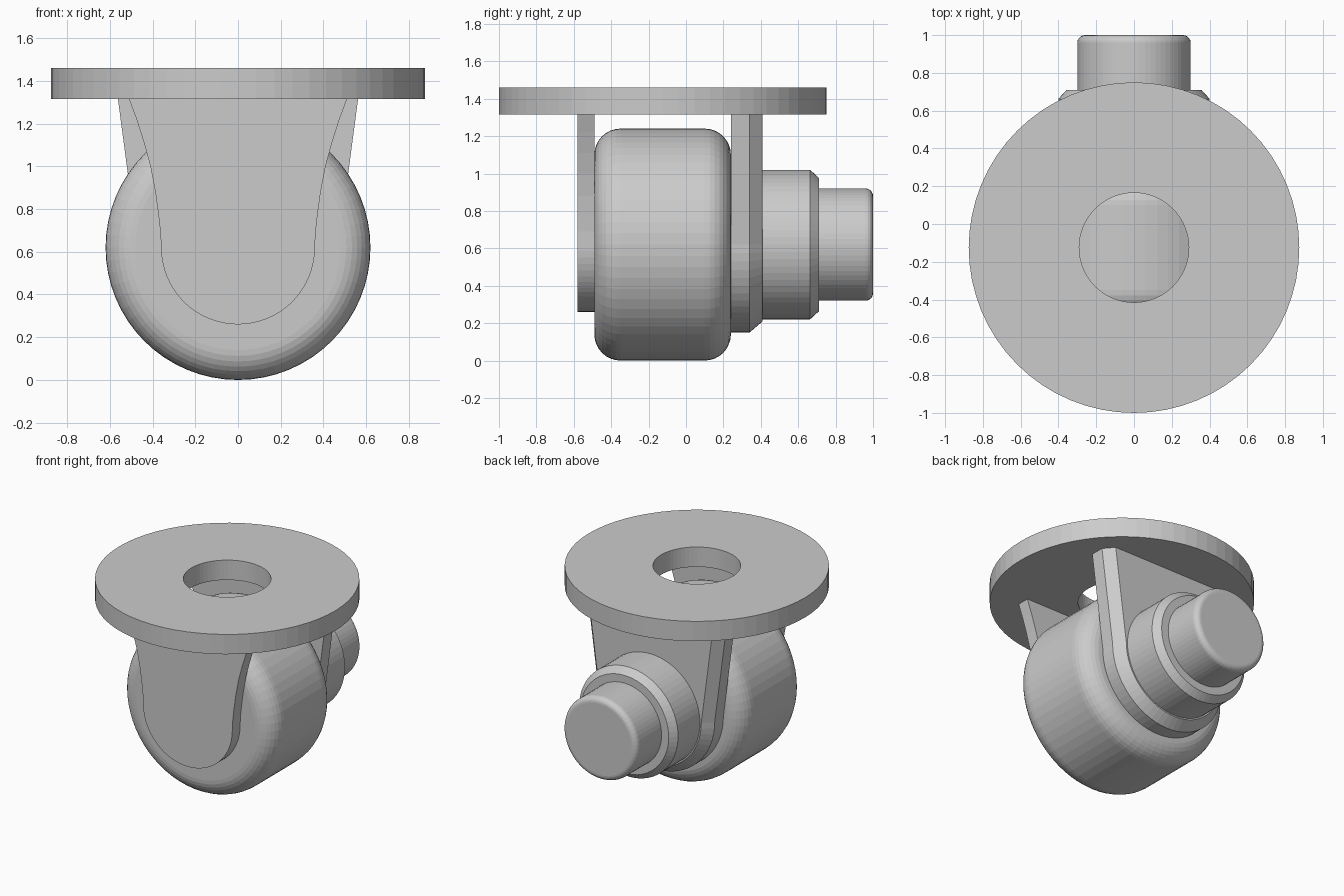
import bpy, bmesh
from math import sin, cos, pi
from mathutils import Vector

if "Cube" in bpy.data.objects:
    bpy.data.objects.remove(bpy.data.objects["Cube"])

AXLE_Z = 0.62
SEG = 64


def finish(name, bm):
    bmesh.ops.recalc_face_normals(bm, faces=bm.faces)
    mesh = bpy.data.meshes.new(name)
    bm.to_mesh(mesh)
    bm.free()
    obj = bpy.data.objects.new(name, mesh)
    bpy.context.collection.objects.link(obj)
    return obj


def bridge(bm, a, b):
    for i in range(len(a)):
        j = (i + 1) % len(a)
        bm.faces.new((a[i], a[j], b[j], b[i]))


def loft(name, rings, closed=False):
    """Join matching rings of points; cap the ends, or close into a torus."""
    bm = bmesh.new()
    loops = [[bm.verts.new(p) for p in ring] for ring in rings]
    for a, b in zip(loops, loops[1:]):
        bridge(bm, a, b)
    if closed:
        bridge(bm, loops[-1], loops[0])
    else:
        bm.faces.new(loops[0])
        bm.faces.new(loops[-1])
    return finish(name, bm)


def axle_lathe(name, profile):
    """Revolve (y, radius) points about the axle."""
    return loft(name, [[(r * cos(2 * pi * i / SEG), y, AXLE_Z + r * sin(2 * pi * i / SEG))
                        for i in range(SEG)] for y, r in profile])


def corner(y, r, rad, a0, a1, n):
    """Quarter-round corner in (y, radius) space."""
    return [(y + rad * cos(a0 + (a1 - a0) * k / n), r + rad * sin(a0 + (a1 - a0) * k / n))
            for k in range(n + 1)]


def fork(name, radius, side, sections):
    """Round-ended leg; side is the (x, z) edge above the axle, sections are (y, inset)."""
    rings = []
    for y, inset in sections:
        r = radius - inset
        right = [(x - inset, z) for x, z in side]
        arc = [(r * cos(-pi * k / 32), AXLE_Z + r * sin(-pi * k / 32)) for k in range(33)]
        left = [(-x, z) for x, z in reversed(right)]
        rings.append([Vector((x, y, z)) for x, z in right + arc + left])
    return loft(name, rings)


# Mounting plate with centre hole
plate = [(0.29, 1.315), (0.875, 1.315), (0.875, 1.46), (0.29, 1.46)]
loft("mounting_plate", [[(r * cos(2 * pi * i / SEG), -0.125 + r * sin(2 * pi * i / SEG), z)
                         for i in range(SEG)] for r, z in plate], closed=True)

# Rounded wheel
axle_lathe("wheel", corner(-0.35, 0.48, 0.14, pi, pi / 2, 8)
           + corner(0.10, 0.48, 0.14, pi / 2, 0, 8))

# Front fork leg with flared sides
flare = [(0.51, 1.315), (0.475, 1.22), (0.44, 1.11), (0.41, 1.0),
         (0.387, 0.88), (0.372, 0.77), (0.363, 0.69)]
fork("front_fork_leg", 0.36, flare, [(-0.58, 0), (-0.49, 0)])

# Rear fork leg with chamfered outer edge
fork("rear_fork_leg", 0.47, [(0.562, 1.315)], [(0.24, 0), (0.34, 0), (0.41, 0.06)])

# Stepped axle housing and end cap
axle_lathe("axle_housing", [(0.40, 0.40), (0.663, 0.40), (0.71, 0.357)])
axle_lathe("end_cap", [(0.70, 0.30)] + corner(0.96, 0.26, 0.04, pi / 2, 0, 5))
